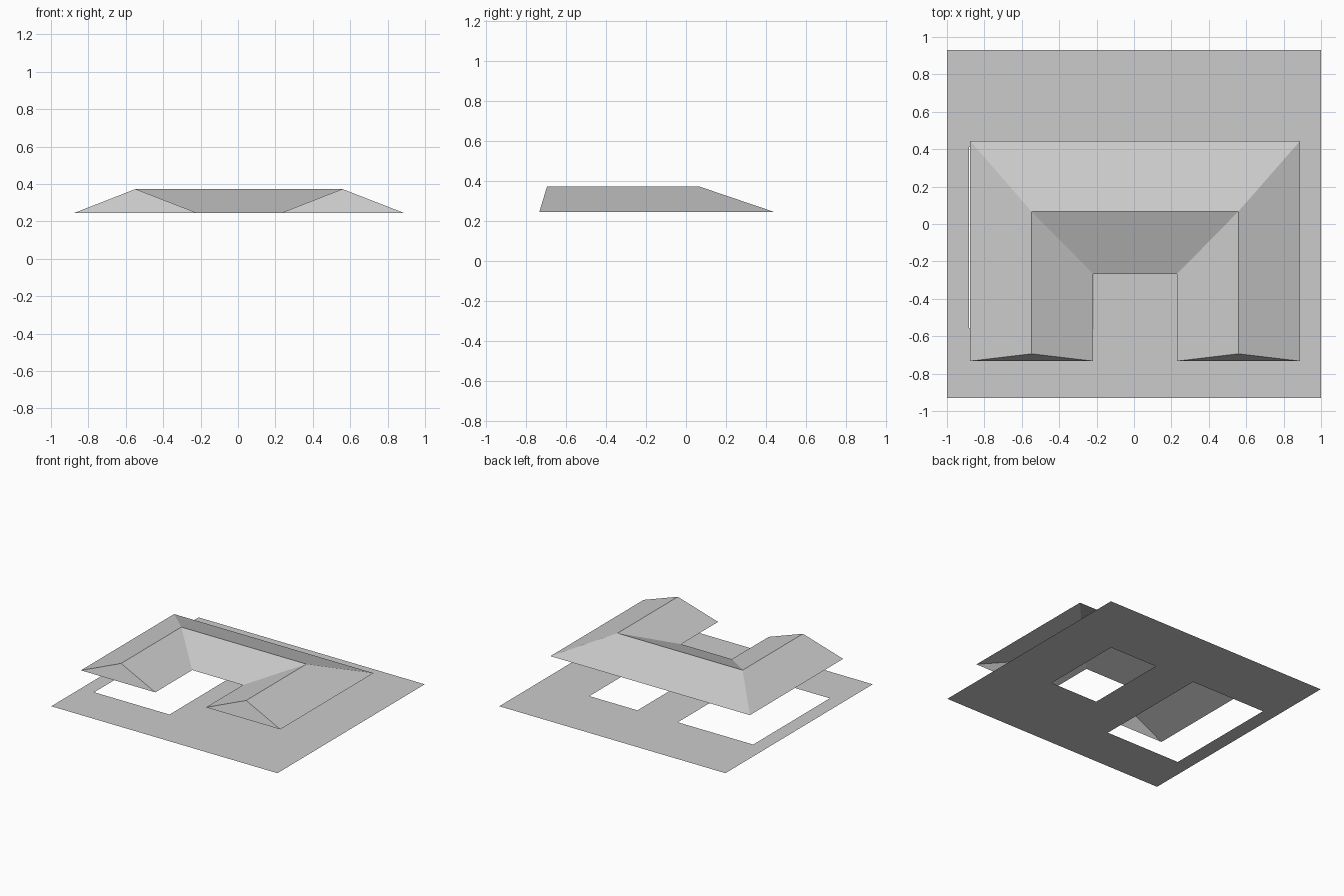
import bpy
import bmesh

if "Cube" in bpy.data.objects:
    bpy.data.objects.remove(bpy.data.objects["Cube"])


def make_material(name, value):
    mat = bpy.data.materials.new(name)
    mat.diffuse_color = (value, value, value, 1)
    mat.use_nodes = True
    mat.node_tree.nodes["Principled BSDF"].inputs["Base Color"].default_value = mat.diffuse_color
    return mat


def make_object(name, bm, mat):
    bmesh.ops.remove_doubles(bm, verts=bm.verts, dist=1e-5)
    mesh = bpy.data.meshes.new(name)
    bm.to_mesh(mesh)
    bm.free()
    mesh.materials.append(mat)
    obj = bpy.data.objects.new(name, mesh)
    bpy.context.collection.objects.link(obj)
    return obj


def add_face(bm, points):
    return bm.faces.new([bm.verts.new(p) for p in points])


grey = make_material("light grey", 0.6)

# Ground sheet: grid of cells, leaving out a long opening and a small one
xs = [-1, -0.883, -0.217, 0.14, 0.565, 1]
ys = [-0.93, -0.555, -0.263, 0.413, 0.93]
openings = {(1, 1), (1, 2), (3, 2)}
bm = bmesh.new()
for i in range(len(xs) - 1):
    for j in range(len(ys) - 1):
        if (i, j) not in openings:
            x0, x1, y0, y1 = xs[i], xs[i + 1], ys[j], ys[j + 1]
            add_face(bm, [(x0, y0, 0), (x1, y0, 0), (x1, y1, 0), (x0, y1, 0)])
make_object("ground_sheet", bm, grey)


# U-shaped hip roof: outer eave, ridge and courtyard eave, open underneath
def u_path(left, right, front, back, z):
    return [(left, front, z), (left, back, z), (right, back, z), (right, front, z)]


EAVE, RIDGE = 0.245, 0.373
outer = u_path(-0.876, 0.888, -0.733, 0.444, EAVE)
ridge = u_path(-0.548, 0.558, -0.694, 0.067, RIDGE)
inner = u_path(-0.218, 0.23, -0.733, -0.267, EAVE)

bm = bmesh.new()
for k in range(3):
    # Outward slope, then courtyard slope
    add_face(bm, [outer[k + 1], outer[k], ridge[k], ridge[k + 1]])
    add_face(bm, [ridge[k + 1], ridge[k], inner[k], inner[k + 1]])
# Steep front ends of the two wings
add_face(bm, [outer[0], inner[0], ridge[0]])
add_face(bm, [inner[3], outer[3], ridge[3]])
make_object("hip_roof", bm, grey)
